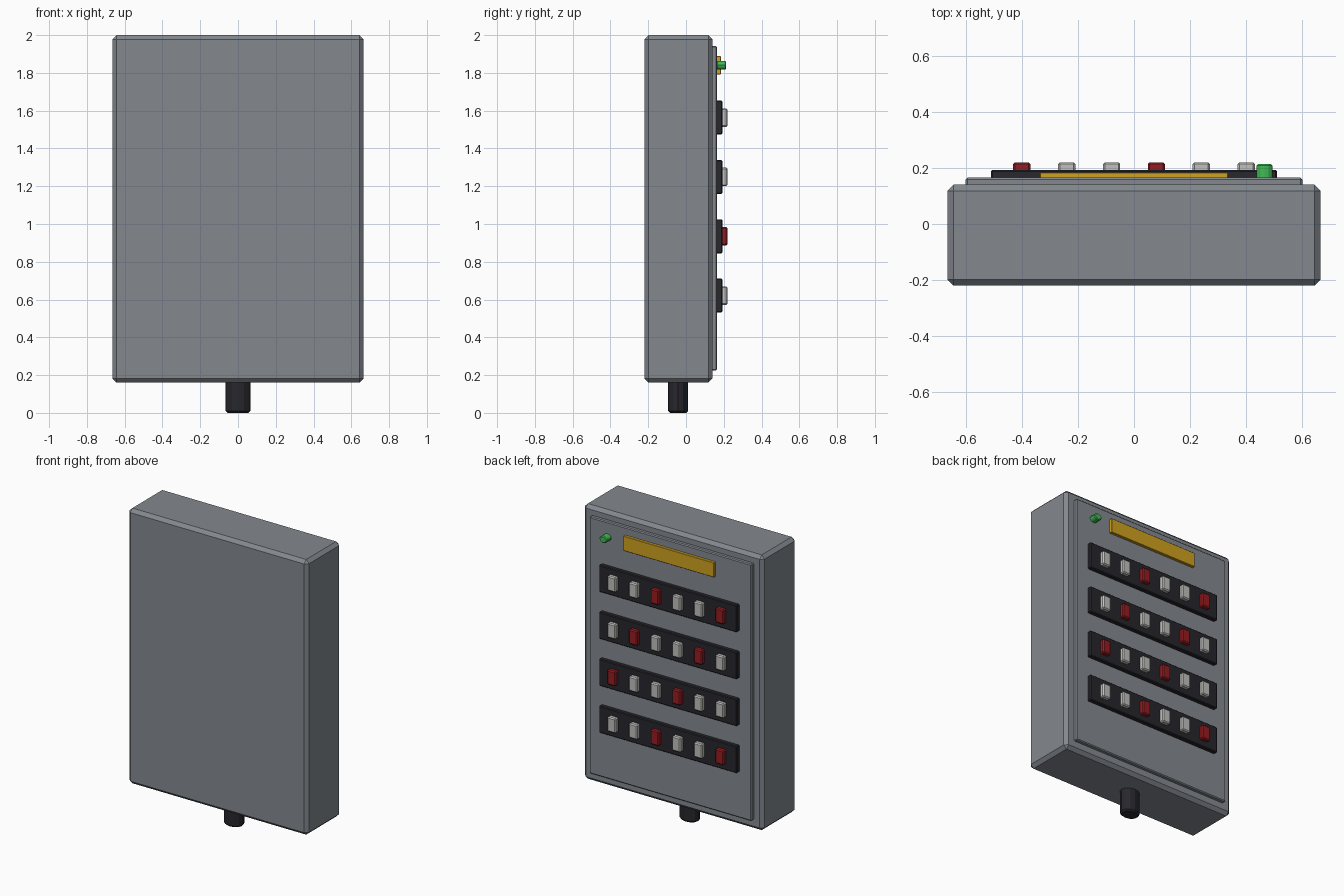
import bpy
import bmesh
from math import pi
from mathutils import Matrix, Vector

cube = bpy.data.objects.get("Cube")
if cube:
    bpy.data.objects.remove(cube, do_unlink=True)


def material(name, rgb):
    mat = bpy.data.materials.new(name)
    mat.use_nodes = True
    colour = (*rgb, 1.0)
    mat.diffuse_color = colour
    bsdf = next(n for n in mat.node_tree.nodes if n.type == 'BSDF_PRINCIPLED')
    bsdf.inputs["Base Color"].default_value = colour
    return mat


grey = material("enclosure grey", (0.23, 0.25, 0.275))
dark = material("dark plastic", (0.02, 0.02, 0.026))
white = material("switch white", (0.53, 0.53, 0.51))
red = material("switch red", (0.31, 0.012, 0.015))
amber = material("label amber", (0.63, 0.36, 0.014))
green = material("lamp green", (0.05, 0.5, 0.09))


def finish(name, bm, mat, bevel):
    mesh = bpy.data.meshes.new(name)
    bm.to_mesh(mesh)
    bm.free()
    mesh.materials.append(mat)
    obj = bpy.data.objects.new(name, mesh)
    bpy.context.scene.collection.objects.link(obj)
    if bevel:
        mod = obj.modifiers.new("chamfer", 'BEVEL')
        mod.width = bevel
        mod.segments = 1
        mod.limit_method = 'ANGLE'
        mod.angle_limit = pi / 4
    return obj


def box(name, low, high, mat, bevel=0.0):
    low, high = Vector(low), Vector(high)
    bm = bmesh.new()
    bmesh.ops.create_cube(bm, size=1, matrix=Matrix.LocRotScale(
        (low + high) / 2, None, high - low))
    return finish(name, bm, mat, bevel)


def cylinder(name, centre, scale, mat, bevel, along_y=False):
    bm = bmesh.new()
    bmesh.ops.create_cone(bm, cap_ends=True, segments=12,
                          radius1=1, radius2=1, depth=1)
    turn = Matrix.Rotation(pi / 2, 4, 'X') if along_y else Matrix()
    bmesh.ops.transform(bm, verts=bm.verts, matrix=Matrix.LocRotScale(
        centre, None, scale) @ turn)
    return finish(name, bm, mat, bevel)


# Enclosure with a raised door on the back
box("enclosure", (-0.665, -0.22, 0.16), (0.665, 0.14, 2.0), grey, 0.022)
box("door", (-0.6, 0.13, 0.225), (0.6, 0.165, 1.942), grey, 0.006)

# Cable gland under the enclosure
cylinder("cable_gland", (0, -0.042, 0.095), (0.066, 0.053, 0.19), dark, 0.01)

# Label plate and indicator lamp
box("label_plate", (-0.335, 0.16, 1.792), (0.335, 0.184, 1.89), amber, 0.002)
cylinder("indicator_lamp", (0.465, 0.187, 1.841), (0.029, 0.052, 0.023),
         green, 0.005, along_y=True)

# Four strips of six switches, every third one red
for row in range(4):
    z = 1.563 - row * 0.314
    box(f"switch_strip_{row + 1}", (-0.51, 0.155, z - 0.09),
        (0.51, 0.192, z + 0.09), dark, 0.005)
    for col in range(6):
        x = 0.4 - col * 0.16
        mat = red if (row + col) % 3 == 2 else white
        box(f"switch_{row + 1}_{col + 1}", (x - 0.031, 0.182, z - 0.049),
            (x + 0.031, 0.22, z + 0.049), mat, 0.007)
